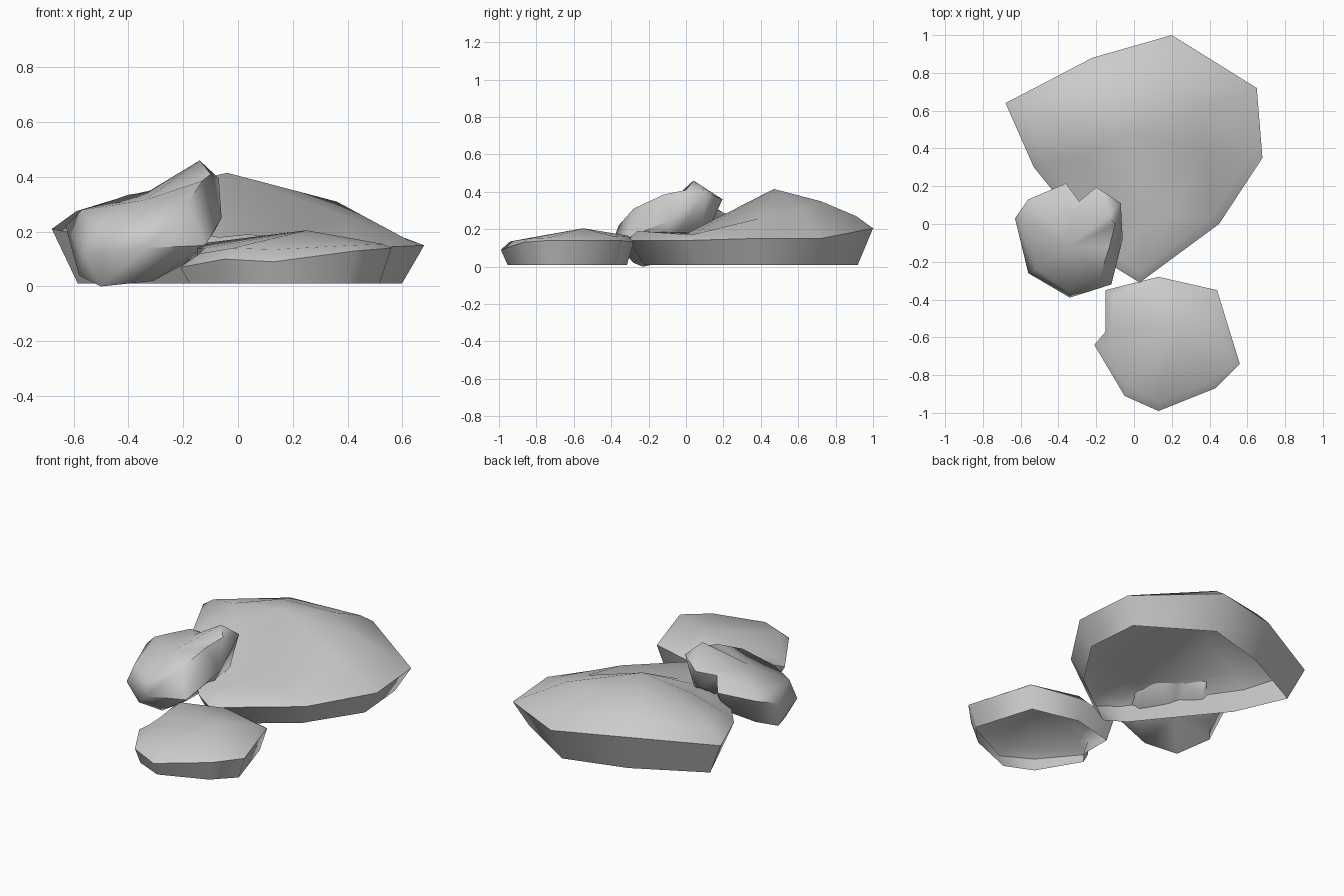
import bpy, bmesh
from mathutils import Vector


def base_ring(rim, inset, z=0.01):
    """Ground ring: the rim pulled in towards its centre."""
    c = sum((Vector(p) for p in rim), Vector()) / len(rim)
    return [(*Vector(p).lerp(c, inset).xy, z) for p in rim]


def rock(name, rings, peak, underside=None):
    """Bridge rings from bottom to top, fan to a peak; open below unless underside is given."""
    bm = bmesh.new()
    loops = [[bm.verts.new(p) for p in r] for r in rings]
    n = len(loops[0])
    for a, b in zip(loops, loops[1:]):
        for i in range(n):
            j = (i + 1) % n
            bm.faces.new((a[j], a[i], b[i], b[j]))
    tip = bm.verts.new(peak)
    for i in range(n):
        bm.faces.new((loops[-1][(i + 1) % n], loops[-1][i], tip))
    if underside:
        low = bm.verts.new(underside)
        for i in range(n):
            bm.faces.new((loops[0][i], loops[0][(i + 1) % n], low))
    me = bpy.data.meshes.new(name)
    bm.to_mesh(me)
    bm.free()
    ob = bpy.data.objects.new(name, me)
    bpy.context.collection.objects.link(ob)
    bpy.ops.object.select_all(action='DESELECT')
    ob.select_set(True)
    bpy.context.view_layer.objects.active = ob
    bpy.ops.object.shade_smooth_by_angle(angle=1.1)
    return ob


# Large back boulder
rim = [(-.68, .64, .21), (-.22, .88, .23), (.20, 1.0, .205), (.65, .72, .15), (.68, .35, .15),
       (.45, 0, .14), (.03, -.31, .14), (-.10, -.23, .15), (-.53, .30, .18)]
shoulder = [(-.59, .61, .275), (-.21, .80, .315), (.18, .91, .27), (.60, .70, .18), (.62, .36, .17),
            (.41, .03, .17), (.03, -.26, .19), (-.07, -.18, .18), (-.46, .32, .24)]
crown = [(-.41, .53, .33), (-.18, .68, .36), (.15, .72, .35), (.36, .62, .31), (.38, .40, .26),
         (.20, .04, .175), (.05, 0, .175), (-.05, 0, .17), (-.28, .35, .31)]
rock("large_boulder", [base_ring(rim, .13), rim, shoulder, crown], (-.04, .47, .415))

# Low front boulder
rim = [(-.21, -.64, .07), (-.15, -.57, .10), (-.15, -.35, .14), (.13, -.28, .13), (.44, -.35, .14),
       (.56, -.74, .14), (.43, -.87, .13), (.13, -.99, .09), (-.05, -.91, .10)]
shoulder = [(-.14, -.64, .12), (-.12, -.57, .14), (-.11, -.38, .16), (.13, -.31, .165), (.42, -.38, .16),
            (.53, -.73, .155), (.41, -.84, .15), (.13, -.94, .135), (-.02, -.87, .14)]
rock("front_boulder", [base_ring(rim, .1), rim, shoulder], (.25, -.55, .205))

# Leaning boulder with a notch in its upper edge
under = [(-.58, -.05, .04), (-.50, .05, .08), (-.36, .15, .15), (-.28, .10, .20), (-.20, .14, .24),
         (-.11, .08, .20), (-.12, -.08, .14), (-.20, -.22, .08), (-.31, -.28, .02), (-.50, -.23, 0)]
rim = [(-.63, .03, .22), (-.56, .13, .25), (-.36, .215, .28), (-.29, .12, .33), (-.20, .195, .36),
       (-.07, .11, .395), (-.06, -.08, .25), (-.12, -.32, .15), (-.34, -.39, .14), (-.56, -.26, .12)]
face = [(-.57, .02, .28), (-.50, .08, .30), (-.40, .12, .335), (-.33, .05, .345), (-.14, .04, .46),
        (-.10, 0, .41), (-.13, -.12, .385), (-.18, -.28, .31), (-.34, -.36, .22), (-.52, -.24, .23)]
rock("leaning_boulder", [under, rim, face], (-.34, -.12, .315), (-.33, -.06, .10))
